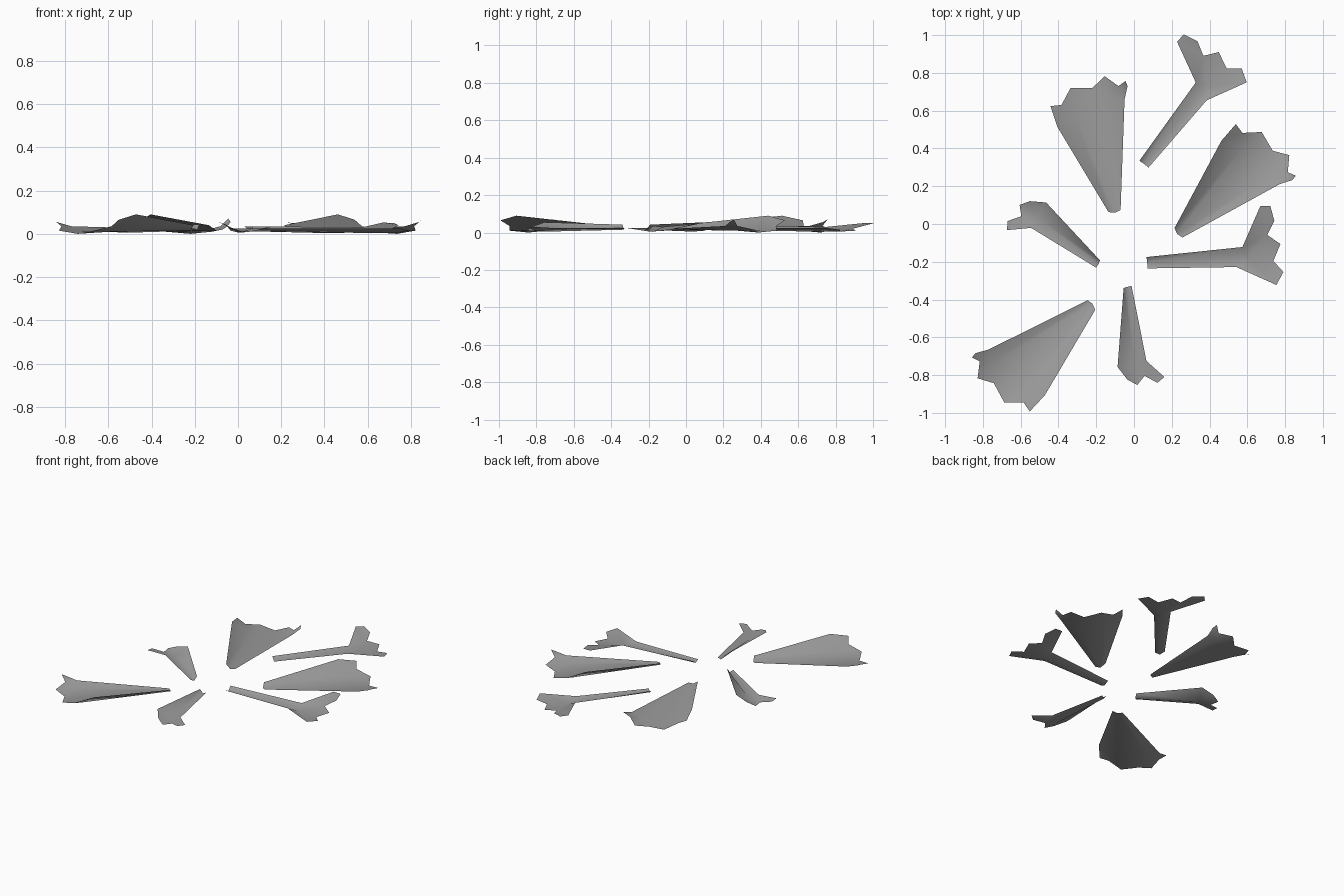
import bpy
import bmesh
import math
from mathutils import Vector

default_cube = bpy.data.objects.get("Cube")
if default_cube:
    bpy.data.objects.remove(default_cube, do_unlink=True)

# One plain metal colour for every torn sheet
GREY = (0.33, 0.33, 0.33, 1.0)
metal = bpy.data.materials.new("grey_metal")
metal.use_nodes = True
metal.diffuse_color = GREY
metal.node_tree.nodes["Principled BSDF"].inputs["Base Color"].default_value = GREY


def sheet_mesh(name, pivot, points, panels):
    """Bent open sheet, with its inner end at the local origin."""
    mesh = bpy.data.meshes.new(name)
    bm = bmesh.new()
    origin = Vector((pivot[0], pivot[1], 0))
    verts = [bm.verts.new(Vector(point) - origin) for point in points]
    for panel in panels:
        bm.faces.new([verts[index] for index in panel])
    bmesh.ops.triangulate(bm, faces=bm.faces[:])
    bm.normal_update()
    for face in bm.faces:
        face.smooth = True
        if face.normal.z < 0:
            face.normal_flip()
    bm.normal_update()
    bm.to_mesh(mesh)
    bm.free()
    mesh.materials.append(metal)
    return mesh


def place(name, mesh, position, degrees):
    """Put one copy of a sheet on the ground, turned about its inner end."""
    sheet = bpy.data.objects.new(name, mesh)
    sheet.location = (position[0], position[1], 0)
    sheet.rotation_euler.z = math.radians(degrees)
    bpy.context.collection.objects.link(sheet)
    return sheet


# Wide sheet: raised left side, low middle, curled right corner
wide_pivot = (-.103, .068)
wide_sheet = sheet_mesh(
    "wide_sheet", wide_pivot,
    [
        # inner end
        (-.135, .063, .04), (-.10, .06, .015), (-.071, .074, .02),
        # right shoulder and curled corner
        (-.05, .66, .035), (-.034, .73, .055), (-.045, .757, .07),
        # jagged outer edge
        (-.082, .73, .035), (-.156, .783, .015), (-.22, .72, 0),
        (-.336, .72, .01), (-.384, .63, .035), (-.442, .624, .065),
        # raised left shoulder
        (-.405, .513, .09),
        # folds in the middle
        (-.32, .6, .01), (-.12, .66, .01),
    ],
    [
        (0, 1, 13, 12), (12, 13, 10, 11), (1, 14, 8, 13), (13, 8, 9, 10),
        (14, 6, 7, 8), (1, 2, 3, 14), (3, 4, 5, 6, 14),
    ],
)

# Forked sheet: narrow gutter stem with a spread, jagged end
fork_pivot = (.069, -.205)
forked_sheet = sheet_mesh(
    "forked_sheet", fork_pivot,
    [
        # inner end
        (.066, -.175, .035), (.07, -.205, .012), (.071, -.235, .025),
        # right lobe
        (.542, -.228, .025), (.754, -.323, .025), (.791, -.254, .015),
        # middle lobe
        (.738, -.196, .005), (.775, -.106, .01), (.706, -.058, .02),
        # raised left lobe
        (.743, .016, .04), (.722, .095, .05), (.669, .095, .052),
        (.574, -.122, .03),
        # fold where the stem spreads
        (.6, -.18, .004),
    ],
    [
        (0, 1, 13, 12), (1, 2, 3, 13), (3, 4, 5, 6, 13),
        (13, 6, 7, 8), (12, 13, 8), (12, 8, 9, 10, 11),
    ],
)

# Small sheet: short gutter with a hooked outer corner
small_pivot = (-.034, -.334)
small_sheet = sheet_mesh(
    "small_sheet", small_pivot,
    [
        # inner end
        (-.013, -.328, .025), (-.035, -.333, .015), (-.055, -.339, .042),
        # raised right side
        (-.087, -.757, .055), (-.034, -.825, .03), (.018, -.852, .01),
        # notch and hooked left corner
        (.056, -.804, .01), (.124, -.841, .025), (.161, -.81, .03),
        (.066, -.725, .025),
        # fold in the middle
        (.005, -.74, .005),
    ],
    [
        (0, 9, 10, 1), (1, 10, 3, 2), (3, 10, 5, 4),
        (10, 6, 5), (9, 8, 7, 6, 10),
    ],
)

# Ring of torn sheets pointing outwards
place("wide_sheet_back_right", wide_sheet, wide_pivot, 0)
place("wide_sheet_left", wide_sheet, (.235, -.047), -59.2)
place("wide_sheet_front_right", wide_sheet, (-.225, -.429), 118.5)
place("forked_sheet_left", forked_sheet, fork_pivot, 0)
place("forked_sheet_back", forked_sheet, (.053, .317), 48.3)
place("small_sheet_front", small_sheet, small_pivot, 0)
place("small_sheet_right", small_sheet, (-.19, -.212), 227.3)
